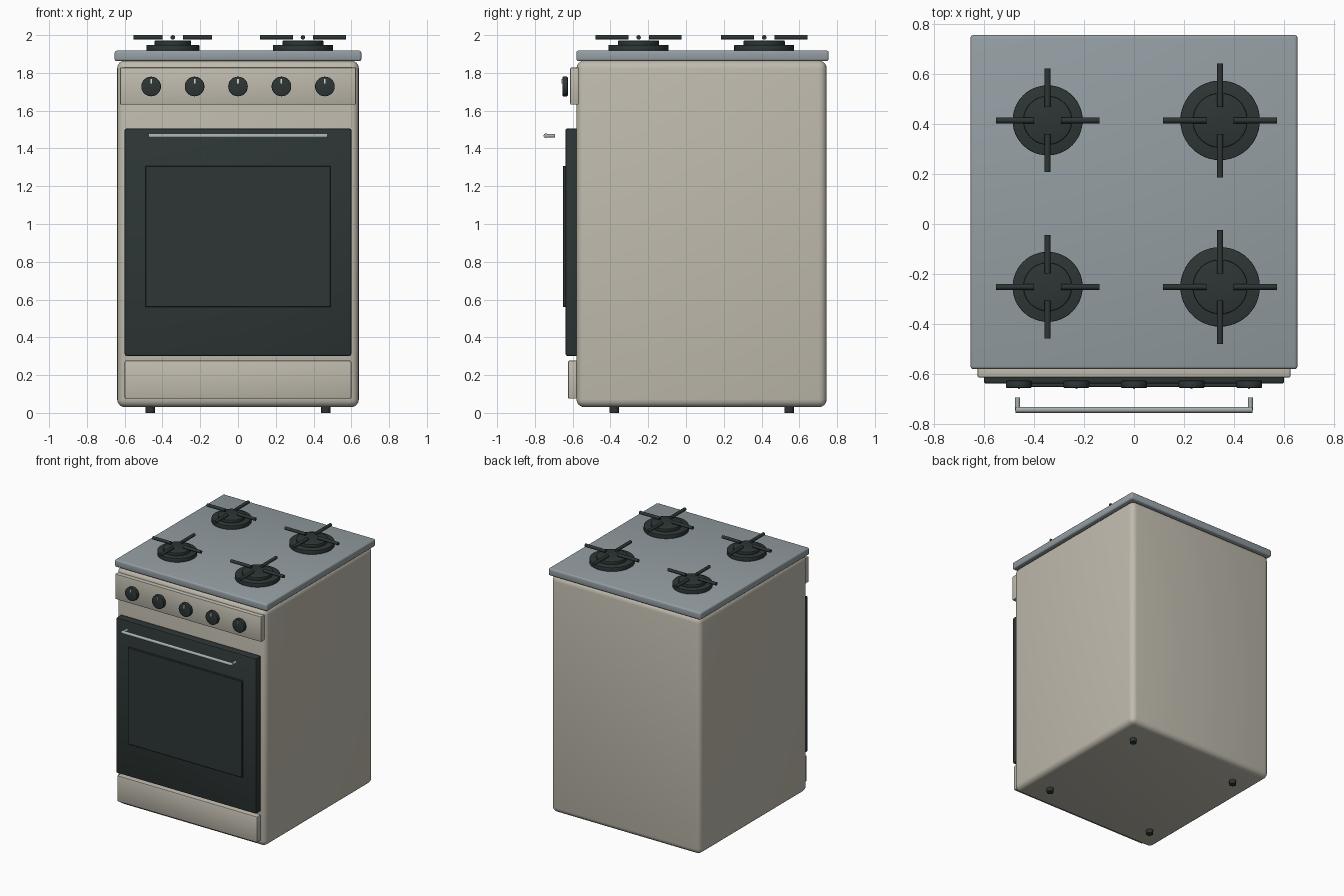
import bpy, math
from mathutils import Vector

if "Cube" in bpy.data.objects:
    bpy.data.objects.remove(bpy.data.objects["Cube"])


def lin(c):
    c /= 255
    return c / 12.92 if c <= 0.04045 else ((c + 0.055) / 1.055) ** 2.4


def material(name, r, g, b):
    m = bpy.data.materials.new(name)
    m.diffuse_color = (lin(r), lin(g), lin(b), 1)
    m.use_nodes = True
    m.node_tree.nodes["Principled BSDF"].inputs["Base Color"].default_value = m.diffuse_color
    return m


CREAM = material("cream enamel", 192, 187, 174)
STEEL = material("grey steel", 148, 158, 163)
DARK = material("dark enamel", 45, 54, 53)
SILVER = material("silver", 168, 176, 176)
MARK = material("pale mark", 225, 222, 212)


def finish(ob, name, mat, bevel, segments):
    ob.name = name
    ob.data.materials.append(mat)
    if bevel:
        mod = ob.modifiers.new("bevel", 'BEVEL')
        mod.width, mod.segments = bevel, segments
        mod.limit_method, mod.angle_limit = 'ANGLE', math.radians(40)
        bpy.ops.object.modifier_apply(modifier="bevel")
    bpy.ops.object.shade_smooth_by_angle(angle=math.radians(35))
    return ob


def box(name, x, y, z, mat, bevel=0.0, segments=3):
    """Box from (min, max) ranges along each axis."""
    mid = [(a + b) / 2 for a, b in (x, y, z)]
    bpy.ops.mesh.primitive_cube_add(size=1, location=mid)
    ob = bpy.context.object
    ob.scale = [b - a for a, b in (x, y, z)]
    bpy.ops.object.transform_apply(location=False, rotation=False, scale=True)
    return finish(ob, name, mat, bevel, segments)


def rod(name, start, end, r, mat, sides=32, bevel=0.0):
    """Cylinder between two points."""
    a, b = Vector(start), Vector(end)
    d = b - a
    bpy.ops.mesh.primitive_cylinder_add(vertices=sides, radius=r, depth=d.length, location=(a + b) / 2,
                                        rotation=d.to_track_quat('Z', 'Y').to_euler())
    return finish(bpy.context.object, name, mat, bevel, 2)


# Cabinet and hob plate
box("cabinet", (-0.64, 0.64), (-0.58, 0.745), (0.03, 1.865), CREAM, 0.042, 4)
box("hob_plate", (-0.653, 0.653), (-0.58, 0.755), (1.862, 1.918), STEEL, 0.012)

# Front panels
box("control_panel", (-0.625, 0.625), (-0.613, -0.56), (1.632, 1.828), CREAM, 0.006, 2)
box("oven_door", (-0.6, 0.6), (-0.638, -0.57), (0.302, 1.506), DARK, 0.01, 2)
box("oven_window", (-0.49, 0.49), (-0.652, -0.63), (0.56, 1.308), DARK, 0.003, 1)
box("drawer_front", (-0.6, 0.6), (-0.625, -0.56), (0.075, 0.277), CREAM, 0.008, 2)

# Door handle with its two brackets
rod("handle_bar", (-0.474, -0.742, 1.467), (0.474, -0.742, 1.467), 0.012, SILVER, 20)
for s in (-1, 1):
    rod("handle_bracket", (s * 0.465, -0.745, 1.467), (s * 0.465, -0.693, 1.467), 0.01, SILVER, 16)

# Knobs with pointer marks
for i in range(-2, 3):
    x = i * 0.23
    rod("knob", (x, -0.626, 1.728), (x, -0.655, 1.728), 0.052, DARK, 32, 0.005)
    box("knob_mark", (x - 0.004, x + 0.004), (-0.66, -0.653), (1.744, 1.768), MARK)

# Burners and four-armed pan supports
for bx, r_base, r_cap, reach in ((-0.345, 0.14, 0.097, 0.207), (0.344, 0.159, 0.109, 0.228)):
    for by in (-0.251, 0.414):
        rod("burner_base", (bx, by, 1.91), (bx, by, 1.948), r_base, DARK, 48, 0.003)
        rod("burner_cap", (bx, by, 1.945), (bx, by, 1.971), r_cap, DARK, 48, 0.004)
        for dx, dy in ((1, 0), (-1, 0), (0, 1), (0, -1)):
            rod("pan_support_arm", (bx + dx * 0.054, by + dy * 0.054, 1.988),
                (bx + dx * reach, by + dy * reach, 1.988), 0.012, DARK, 16)

# Feet
for x in (-0.465, 0.465):
    for y in (-0.38, 0.546):
        rod("foot", (x, y, 0), (x, y, 0.05), 0.025, DARK, 24)
